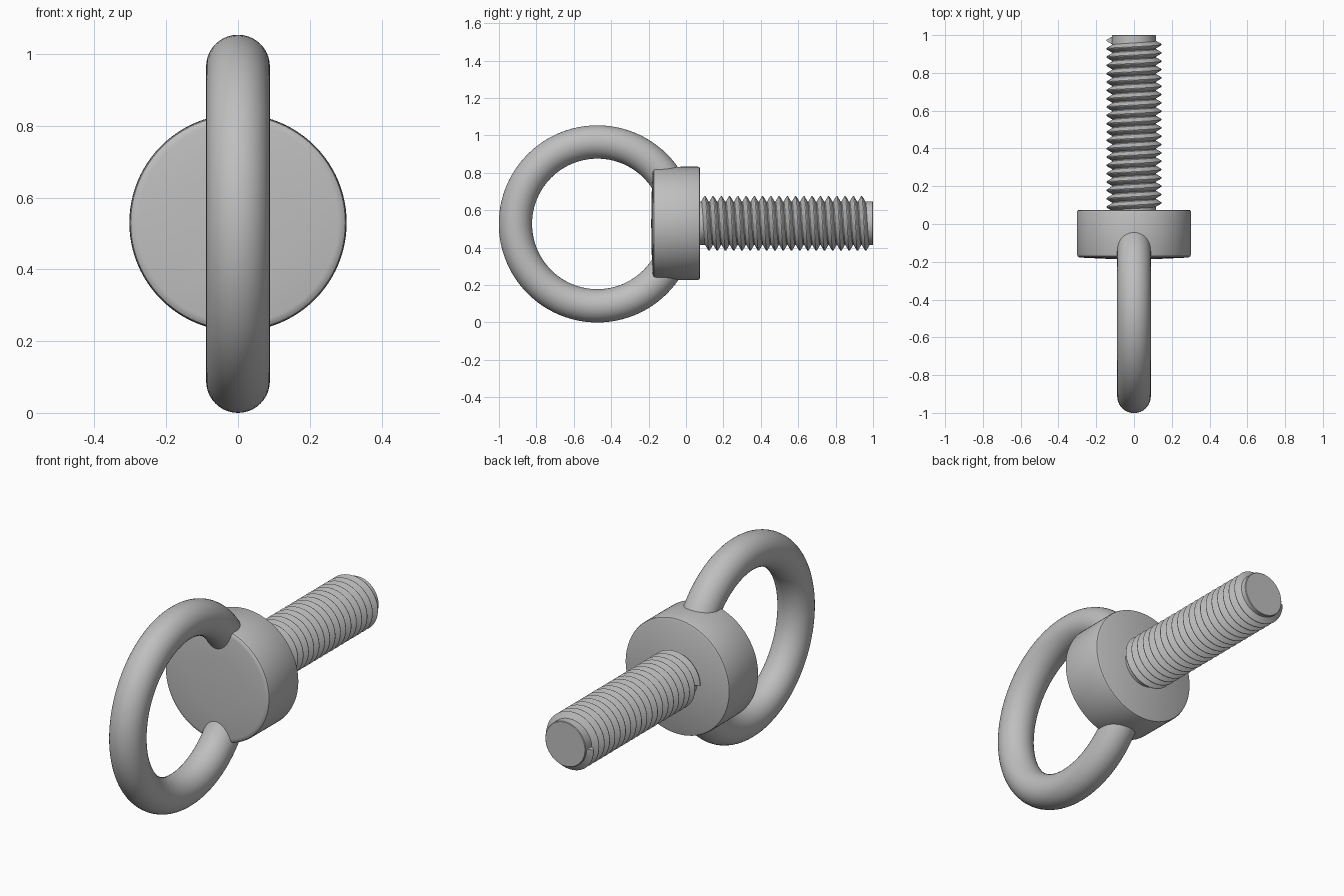
import bpy, bmesh, math
from mathutils import Vector

if "Cube" in bpy.data.objects:
    bpy.data.objects.remove(bpy.data.objects["Cube"], do_unlink=True)

AXIS_Z = 0.53          # height of the shank axis

steel = bpy.data.materials.new("grey steel")
steel.use_nodes = True
colour = (0.52, 0.52, 0.52, 1)
steel.diffuse_color = colour
steel.node_tree.nodes["Principled BSDF"].inputs["Base Color"].default_value = colour


def finish(name, bm, angle=35):
    """Turn a bmesh into a smooth shaded steel object."""
    bmesh.ops.recalc_face_normals(bm, faces=bm.faces)
    mesh = bpy.data.meshes.new(name)
    bm.to_mesh(mesh)
    bm.free()
    obj = bpy.data.objects.new(name, mesh)
    bpy.context.collection.objects.link(obj)
    mesh.materials.append(steel)
    bpy.ops.object.select_all(action='DESELECT')
    obj.select_set(True)
    bpy.context.view_layer.objects.active = obj
    bpy.ops.object.shade_smooth_by_angle(angle=math.radians(angle))
    return obj


def around(radius, y, t):
    """Point at angle t around the shank axis."""
    return Vector((radius * math.sin(t), y, AXIS_Z + radius * math.cos(t)))


def lathe(name, profile, sides):
    """Revolve (radius, y) points about the shank axis; ends are closed."""
    bm = bmesh.new()
    rings = [[bm.verts.new(around(r, y, 2 * math.pi * i / sides)) for i in range(sides)]
             for r, y in profile]
    for a, b in zip(rings, rings[1:]):
        for i in range(sides):
            j = (i + 1) % sides
            bm.faces.new((a[i], a[j], b[j], b[i]))
    bm.faces.new(rings[0])
    bm.faces.new(rings[-1])
    return finish(name, bm)


# Lifting ring, standing upright in the YZ plane
bpy.ops.mesh.primitive_torus_add(
    major_radius=0.438, minor_radius=0.089, major_segments=96, minor_segments=40,
    location=(0, -0.474, 0.527), rotation=(0, math.pi / 2, 0))
ring = bpy.context.object
ring.name = "lifting_ring"
ring.data.materials.append(steel)
bpy.ops.object.shade_smooth()

# Collar with softened rims and a slightly domed front
lathe("collar", [(0.01, -0.186), (0.15, -0.184), (0.28, -0.178), (0.291, -0.176),
                 (0.299, -0.170), (0.302, -0.160), (0.303, 0.063), (0.300, 0.071),
                 (0.292, 0.075)], 96)

# Shank core with a plain end
lathe("shank_core", [(0.117, 0.0), (0.117, 0.997), (0.114, 1.0)], 64)

# Right-handed helical thread with square-cut ends
turns, steps = 20, 48
y_start, y_end = 0.09, 0.972
section = [(0.112, -0.0225), (0.144, -0.004), (0.146, 0.0), (0.144, 0.004), (0.112, 0.0225)]
bm = bmesh.new()
rows = []
for k in range(turns * steps + 1):
    t = -math.pi / 2 + 2 * math.pi * k / steps
    y = y_start + (y_end - y_start) * k / (turns * steps)
    rows.append([bm.verts.new(around(r, y + dy, t)) for r, dy in section])
n = len(section)
for a, b in zip(rows, rows[1:]):
    for i in range(n):
        j = (i + 1) % n
        bm.faces.new((a[i], a[j], b[j], b[i]))
bm.faces.new(rows[0])
bm.faces.new(rows[-1])
finish("shank_thread", bm, 30)
